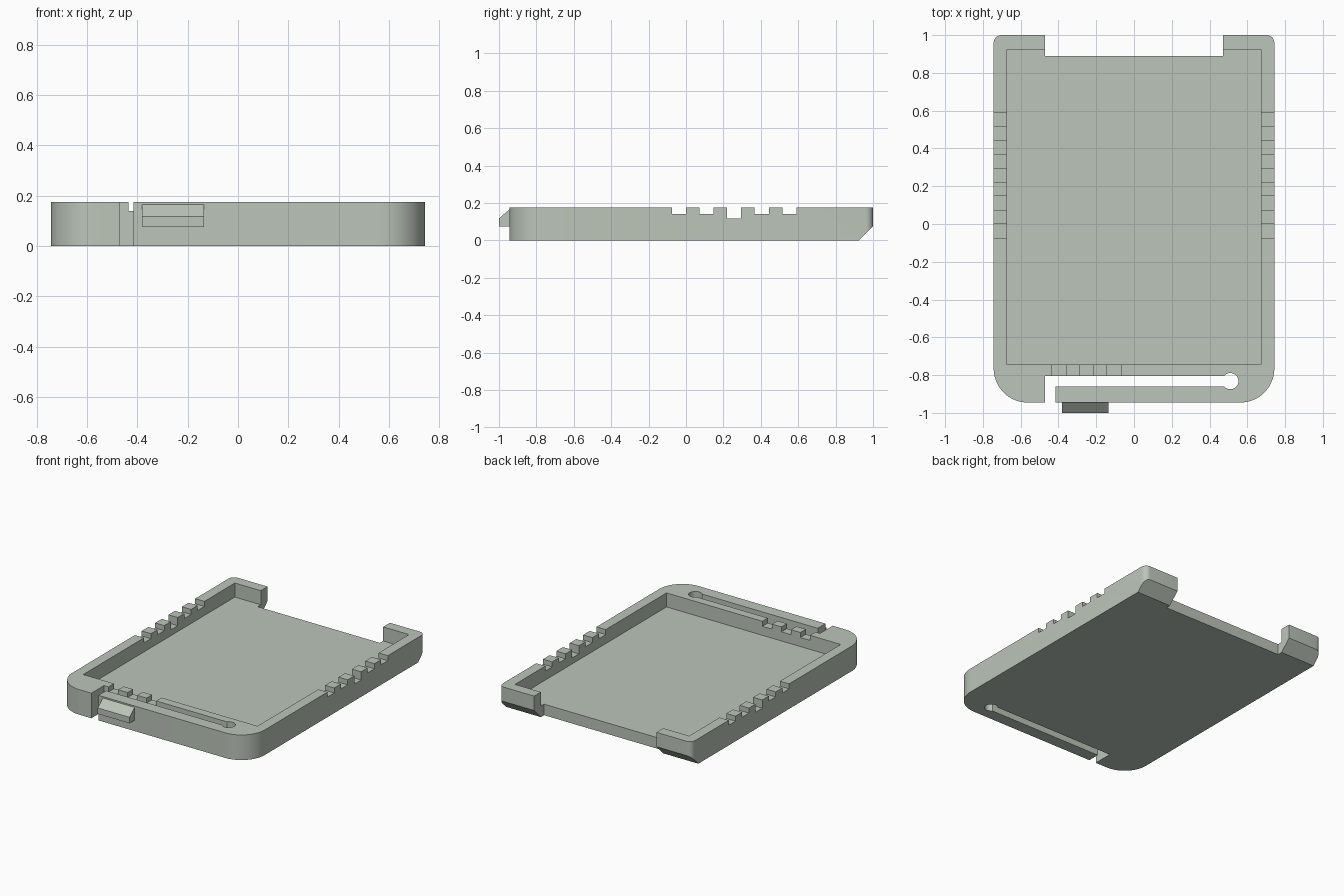
import bpy, bmesh, math

if "Cube" in bpy.data.objects:
    bpy.data.objects.remove(bpy.data.objects["Cube"], do_unlink=True)

HEIGHT = 0.175
FLOOR = 0.077

mat = bpy.data.materials.new("sage grey plastic")
mat.use_nodes = True
colour = (0.50, 0.56, 0.49, 1)
mat.diffuse_color = colour
mat.node_tree.nodes["Principled BSDF"].inputs["Base Color"].default_value = colour


def arc(cx, cy, r, start, end, steps):
    """Points along an arc, angles in degrees."""
    angles = [math.radians(start + (end - start) * i / steps) for i in range(steps + 1)]
    return [(cx + r * math.cos(a), cy + r * math.sin(a)) for a in angles]


def add_prism(bm, points, offset):
    """Extrude a closed ring of 3D points along an offset."""
    face = bm.faces.new([bm.verts.new(p) for p in points])
    top = bmesh.ops.extrude_face_region(bm, geom=[face])["geom"]
    bmesh.ops.translate(bm, vec=offset, verts=[v for v in top if isinstance(v, bmesh.types.BMVert)])


def add_box(bm, x0, x1, y0, y1, z0, z1):
    ring = [(x0, y0, z0), (x1, y0, z0), (x1, y1, z0), (x0, y1, z0)]
    add_prism(bm, ring, (0, 0, z1 - z0))


def finish(bm, name):
    bmesh.ops.recalc_face_normals(bm, faces=bm.faces)
    mesh = bpy.data.meshes.new(name)
    bm.to_mesh(mesh)
    bm.free()
    mesh.materials.append(mat)
    obj = bpy.data.objects.new(name, mesh)
    bpy.context.collection.objects.link(obj)
    return obj


def cut(target, cutter):
    """Subtract the cutter, then discard it."""
    mod = target.modifiers.new("cut", "BOOLEAN")
    mod.operation, mod.solver, mod.object = "DIFFERENCE", "EXACT", cutter
    bpy.context.view_layer.objects.active = target
    bpy.ops.object.modifier_apply(modifier=mod.name)
    bpy.data.objects.remove(cutter, do_unlink=True)


# Tray footprint: rounded corners, back opening, flexible front arm with relief hole
W, FRONT, BACK = 0.743, -0.945, 1.0
R, r = 0.18, 0.04
outline = [(-0.415, FRONT)]
outline += arc(W - R, FRONT + R, R, -90, 0, 16)
outline += arc(W - r, BACK - r, r, 0, 90, 6)
outline += [(0.472, BACK), (0.472, 0.89), (-0.472, 0.89), (-0.472, BACK)]
outline += arc(r - W, BACK - r, r, 90, 180, 6)
outline += arc(R - W, FRONT + R, R, 180, 270, 16)
outline += [(-0.47, FRONT), (-0.47, -0.805)]
outline += arc(0.51, -0.832, 0.043, 140, -140, 24)
outline += [(-0.415, -0.86)]
bm = bmesh.new()
add_prism(bm, [(x, y, 0) for x, y in outline], (0, 0, HEIGHT))
tray = finish(bm, "tray")

# Pocket inside the walls
bm = bmesh.new()
add_box(bm, -0.672, 0.672, -0.745, 0.925, FLOOR, 0.3)
cut(tray, finish(bm, "pocket_cutter"))

# Notches in both side walls (middle one deeper) and in the front wall
bm = bmesh.new()
for i in range(5):
    y = -0.075 + 0.1475 * i
    add_box(bm, -1, 1, y, y + 0.075, 0.118 if i == 2 else 0.14, 0.3)
for i in range(3):
    x = -0.435 + 0.1465 * i
    add_box(bm, x, x + 0.074, -0.83, -0.70, 0.14, 0.3)
cut(tray, finish(bm, "notch_cutter"))

# Sloped underside at the back
bm = bmesh.new()
add_prism(bm, [(-1, 0.825, -0.1), (-1, 1.1, -0.1), (-1, 1.1, 0.175)], (2, 0, 0))
cut(tray, finish(bm, "slope_cutter"))

# Wedge-shaped catch on the front arm
bm = bmesh.new()
profile = [(FRONT, 0.075), (-1, 0.075), (-1, 0.117), (FRONT, 0.165)]
add_prism(bm, [(-0.382, y, z) for y, z in profile], (0.246, 0, 0))
catch = finish(bm, "front_catch")

# Smooth the round corners, keep edges crisp
bpy.ops.object.select_all(action="DESELECT")
for obj in (tray, catch):
    obj.select_set(True)
bpy.context.view_layer.objects.active = tray
bpy.ops.object.shade_smooth_by_angle(angle=math.radians(30))
